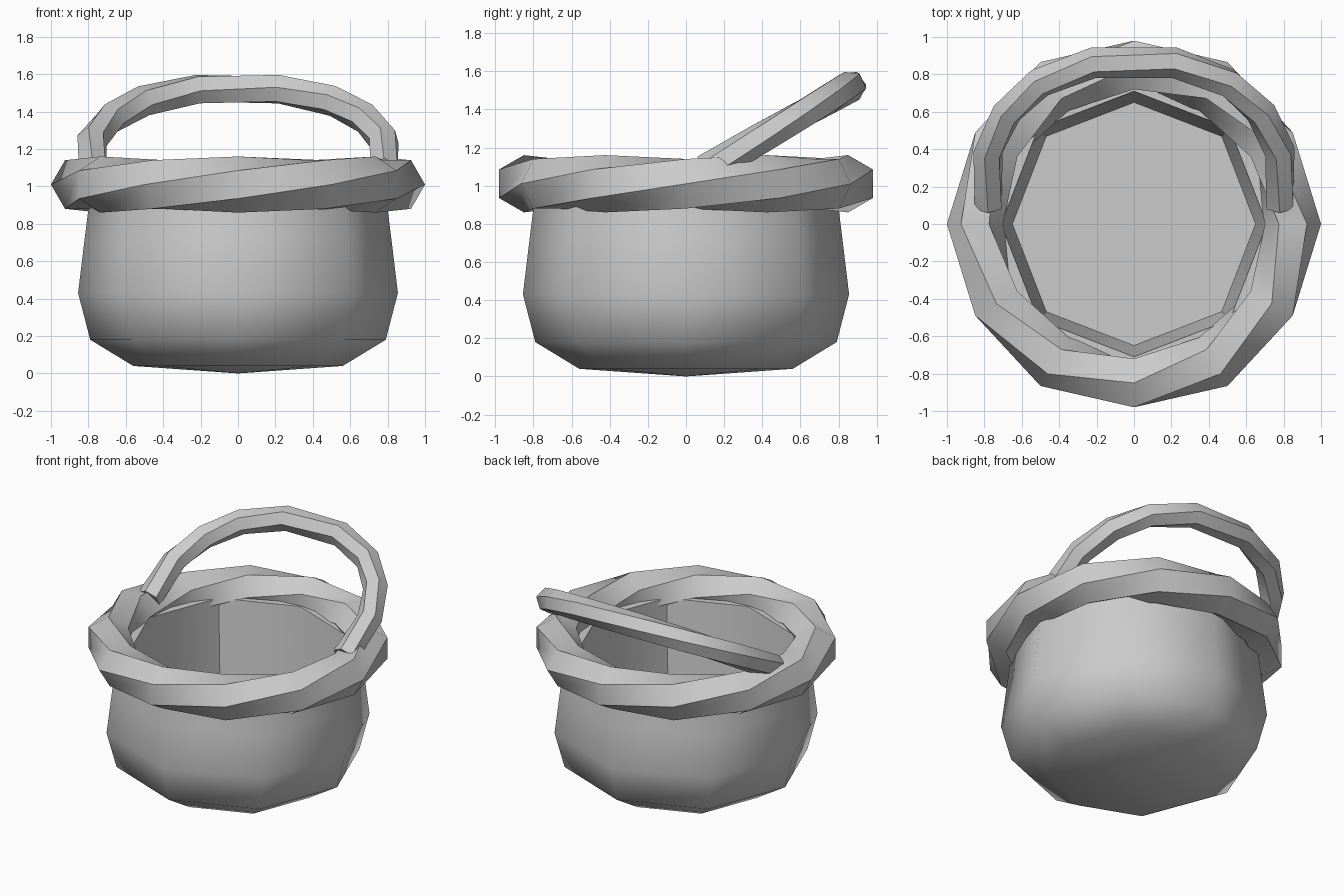
import bpy, bmesh, math
from mathutils import Vector

if "Cube" in bpy.data.objects:
    bpy.data.objects.remove(bpy.data.objects["Cube"])


def make_object(name, bm):
    bmesh.ops.recalc_face_normals(bm, faces=bm.faces[:])
    mesh = bpy.data.meshes.new(name)
    bm.to_mesh(mesh)
    bm.free()
    obj = bpy.data.objects.new(name, mesh)
    bpy.context.collection.objects.link(obj)
    return obj


def smooth(obj, degrees):
    bpy.ops.object.select_all(action='DESELECT')
    obj.select_set(True)
    bpy.context.view_layer.objects.active = obj
    bpy.ops.object.shade_smooth_by_angle(angle=math.radians(degrees))


def bridge(bm, a, b):
    n = len(a)
    return [bm.faces.new((a[i], a[(i + 1) % n], b[(i + 1) % n], b[i])) for i in range(n)]


def twisted_band(name, frames, radius, closed=False, sides=6):
    """Sweep a polygon through (centre, outward, up, twist) frames."""
    bm = bmesh.new()
    rings = []
    for centre, out, up, twist in frames:
        ring = []
        for k in range(sides):
            a = twist + 2 * math.pi * k / sides
            ring.append(bm.verts.new(centre + radius * (math.cos(a) * out + math.sin(a) * up)))
        rings.append(ring)
    for a, b in zip(rings, rings[1:]):
        bridge(bm, a, b)
    if closed:
        bridge(bm, rings[-1], rings[0])
    else:
        bm.faces.new(rings[0])
        bm.faces.new(rings[-1])
    obj = make_object(name, bm)
    smooth(obj, 45)
    return obj


# Pot body: eight-sided, slightly squared, smooth outside and faceted inside
profile = [(0.56, 0.04), (0.79, 0.18), (0.855, 0.43), (0.82, 0.72), (0.785, 1.0),
           (0.71, 1.0), (0.65, 0.2)]
bm = bmesh.new()
rings = []
for r, z in profile:
    ring = []
    for i in range(8):
        a = i * math.pi / 4
        rr = r * (1.02 if i % 2 else 1.0)
        ring.append(bm.verts.new((rr * math.cos(a), rr * math.sin(a), z)))
    rings.append(ring)
for j in range(len(rings) - 1):
    for f in bridge(bm, rings[j], rings[j + 1]):
        f.smooth = j != 4
tip = bm.verts.new((0, 0, 0))
for i in range(8):
    bm.faces.new((tip, rings[0][(i + 1) % 8], rings[0][i])).smooth = True
bm.faces.new(rings[-1])
# crease the lip, the floor and the four inner corners
for ring in rings[4:]:
    for i in range(8):
        bm.edges.get((ring[i], ring[(i + 1) % 8])).smooth = False
for i in (1, 3, 5, 7):
    bm.edges.get((rings[5][i], rings[6][i])).smooth = False
make_object("pot_body", bm)

# Twisted rim: twelve segments, hexagonal section making one full turn per lap
frames = []
for i in range(12):
    a = i * math.pi / 6
    out = Vector((math.cos(a), math.sin(a), 0))
    frames.append((out * 0.85 + Vector((0, 0, 1.01)), out, Vector((0, 0, 1)), a))
twisted_band("twisted_rim", frames, 0.15, closed=True)

# Twisted handle: arch leaning back at 30 degrees
half = [(0.78, -0.08), (0.78, 0.25), (0.68, 0.49), (0.505, 0.675), (0.215, 0.80)]
path = half + [(-x, v) for x, v in reversed(half)]
lean = Vector((0, math.cos(math.radians(30)), 0.5))
normal = Vector((0, -0.5, math.cos(math.radians(30))))
origin = Vector((0, 0.17, 1.12))
frames = []
for i, (x, v) in enumerate(path):
    p, q = path[max(i - 1, 0)], path[min(i + 1, len(path) - 1)]
    out = (Vector((q[1] - p[1], 0, 0)) - lean * (q[0] - p[0])).normalized()
    frames.append((origin + Vector((x, 0, 0)) + lean * v, out, normal,
                   math.radians(-30 + 120 * i / (len(path) - 1))))
twisted_band("handle", frames, 0.083)
